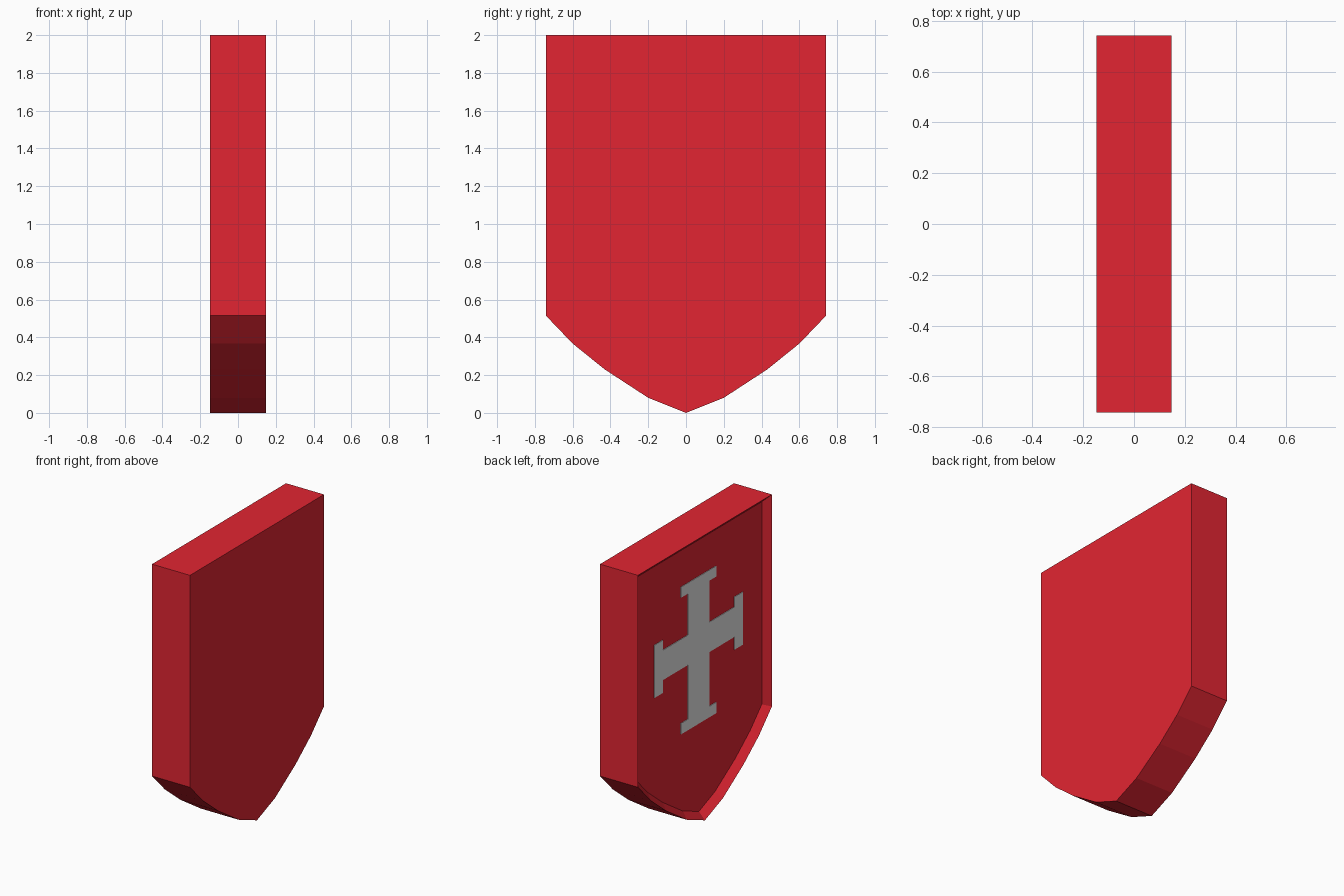
import bpy, bmesh

if "Cube" in bpy.data.objects:
    bpy.data.objects.remove(bpy.data.objects["Cube"])


def material(name, srgb):
    """Flat colour from 0-255 sRGB values."""
    mat = bpy.data.materials.new(name)
    lin = [((c / 255 + 0.055) / 1.055) ** 2.4 for c in srgb]
    mat.diffuse_color = (*lin, 1.0)
    mat.use_nodes = True
    mat.node_tree.nodes["Principled BSDF"].inputs["Base Color"].default_value = mat.diffuse_color
    return mat


def mirrored(half):
    """Close a top-to-bottom half outline by mirroring it across y = 0."""
    return half + [(-y, z) for y, z in reversed(half) if y > 0]


def prism(outline, x0, x1):
    """Extrude a (y, z) outline from x0 to x1; returns bmesh and the x0 face."""
    bm = bmesh.new()
    near = bm.faces.new([bm.verts.new((x0, y, z)) for y, z in outline])
    far = bmesh.ops.extrude_face_region(bm, geom=[near], use_keep_orig=True)
    moved = [v for v in far["geom"] if isinstance(v, bmesh.types.BMVert)]
    bmesh.ops.translate(bm, verts=moved, vec=(x1 - x0, 0, 0))
    bmesh.ops.recalc_face_normals(bm, faces=bm.faces[:])
    bm.normal_update()
    return bm, near


def finish(bm, name, mat):
    mesh = bpy.data.meshes.new(name)
    bm.to_mesh(mesh)
    bm.free()
    mesh.materials.append(mat)
    obj = bpy.data.objects.new(name, mesh)
    bpy.context.collection.objects.link(obj)
    return obj


red = material("red", (226, 37, 50))
pale_grey = material("pale grey", (235, 235, 235))

HALF_X, RIM, DEPTH = 0.147, 0.046, 0.047

# Shield body with a recessed panel on the -x side
body_half = [(0.742, 2.0), (0.742, 0.515), (0.60, 0.367), (0.43, 0.23),
             (0.20, 0.08), (0.0, 0.0)]
bm, panel = prism(mirrored(body_half), -HALF_X, HALF_X)
bmesh.ops.inset_individual(bm, faces=[panel], thickness=RIM,
                           use_even_offset=True)
bmesh.ops.translate(bm, verts=panel.verts[:], vec=(DEPTH, 0, 0))
finish(bm, "shield_body", red)

# Cross with flared ends, a thin plate on the recessed panel
cross_half = [(0.195, 1.70), (0.195, 1.625), (0.12, 1.625), (0.12, 1.335),
              (0.395, 1.335), (0.395, 1.405), (0.492, 1.405), (0.492, 1.035),
              (0.395, 1.035), (0.395, 1.125), (0.12, 1.125), (0.12, 0.745),
              (0.195, 0.745), (0.195, 0.668)]
floor_x = -HALF_X + DEPTH
bm, _ = prism(mirrored(cross_half), floor_x - 0.004, floor_x + 0.002)
bmesh.ops.translate(bm, verts=bm.verts[:], vec=(0, 0.007, 0))
finish(bm, "cross_plate", pale_grey)
